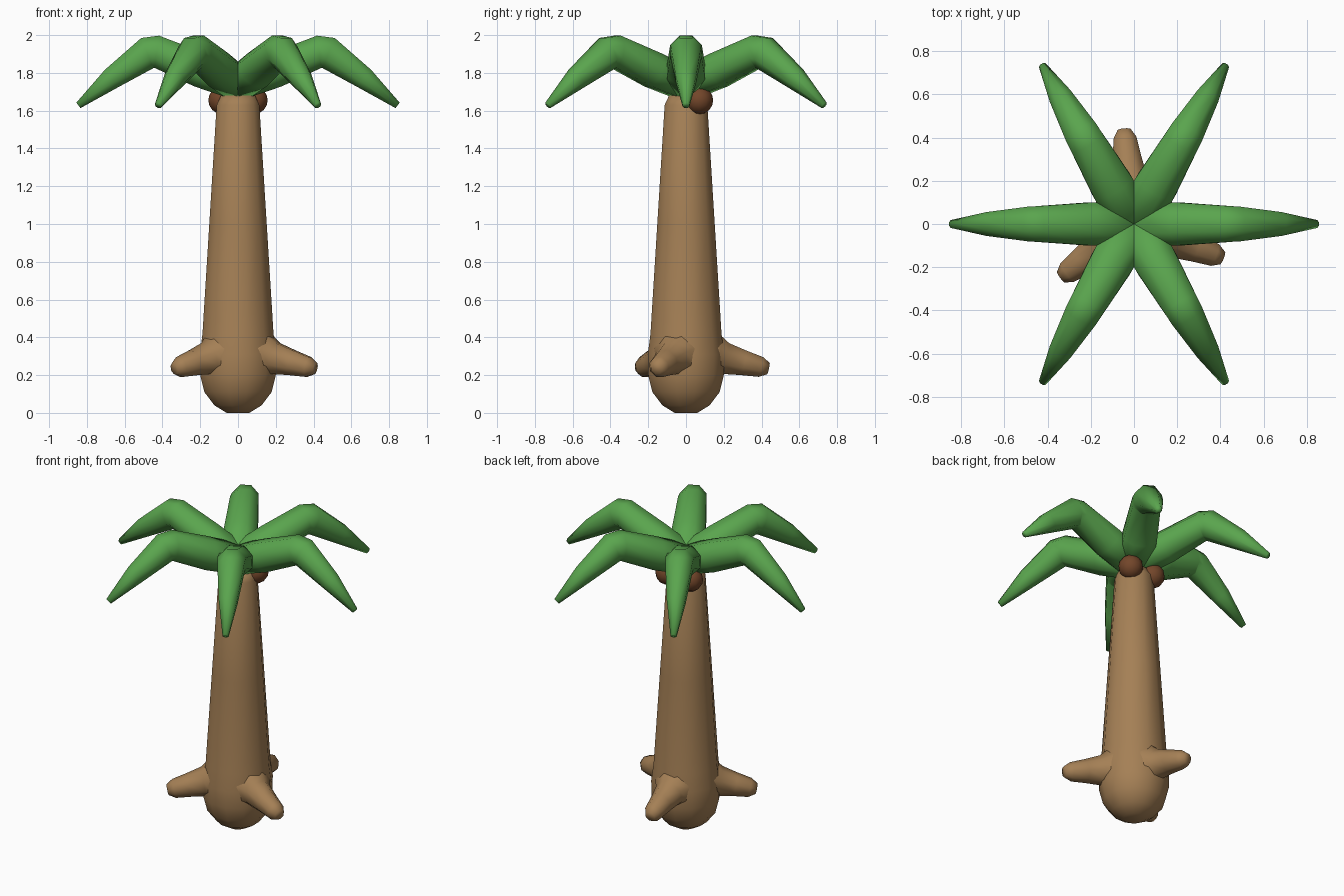
import bpy
import bmesh
from math import sin, cos, pi, radians
from mathutils import Matrix

old = bpy.data.objects.get("Cube")
if old:
    bpy.data.objects.remove(old)


def material(name, rgb):
    mat = bpy.data.materials.new(name)
    mat.use_nodes = True
    mat.diffuse_color = (*rgb, 1)
    mat.node_tree.nodes["Principled BSDF"].inputs["Base Color"].default_value = (*rgb, 1)
    return mat


bark = material("tan bark", (0.376, 0.216, 0.092))
leaf = material("leaf green", (0.102, 0.376, 0.076))
shell = material("coconut brown", (0.17, 0.061, 0.023))


def finish(name, bm, mat):
    bmesh.ops.recalc_face_normals(bm, faces=bm.faces[:])
    for face in bm.faces:
        face.smooth = True
    mesh = bpy.data.meshes.new(name)
    bm.to_mesh(mesh)
    bm.free()
    mesh.materials.append(mat)
    obj = bpy.data.objects.new(name, mesh)
    bpy.context.collection.objects.link(obj)
    return obj


def tube(name, rings, sides, mat, turn=0):
    """Rings are (distance out, height, tilt in degrees, half width, half depth)."""
    bm = bmesh.new()
    loops = []
    for out, height, tilt, wide, deep in rings:
        t = radians(tilt)
        loop = []
        for i in range(sides):
            a = 2 * pi * (i + 0.5) / sides
            grow = 1 / cos(pi / sides)
            w, d = wide * grow * cos(a), deep * grow * sin(a)
            loop.append(bm.verts.new((out - d * sin(t), w, height + d * cos(t))))
        loops.append(loop)
    for low, high in zip(loops, loops[1:]):
        for i in range(sides):
            j = (i + 1) % sides
            bm.faces.new((low[i], low[j], high[j], high[i]))
    bm.faces.new(loops[0])
    bm.faces.new(loops[-1])
    bm.transform(Matrix.Rotation(radians(turn), 4, "Z"))
    return finish(name, bm, mat)


# Trunk: rounded bulb tapering to the crown
trunk_profile = [(0, 0.06), (0.04, 0.125), (0.11, 0.178), (0.2, 0.2), (0.31, 0.202),
                 (0.42, 0.188), (1.0, 0.152), (1.63, 0.113), (1.68, 0.09)]
tube("trunk", [(0, z, 90, r, r) for z, r in trunk_profile], 12, bark)

# Three stubby roots, flared where they leave the trunk
root_profile = [(0.08, 0.295, 0.15), (0.16, 0.295, 0.112), (0.205, 0.288, 0.083),
                (0.3, 0.265, 0.066), (0.39, 0.243, 0.053), (0.43, 0.235, 0.03)]
for name, turn, reach in (("back_root", 96, 1.02), ("left_root", -21, 1.02),
                          ("right_root", 216, 0.97)):
    tube(name, [(x * reach, z, -12, r, r) for x, z, r in root_profile], 8, bark, turn)

# Six fronds that rise, bend and droop to a point
frond_profile = [(0, 1.74, 0, 0.1, 0.09), (0.2, 1.815, 20, 0.1, 0.092),
                 (0.43, 1.912, 8, 0.084, 0.086), (0.48, 1.905, -22, 0.08, 0.086),
                 (0.67, 1.77, -37, 0.055, 0.058), (0.845, 1.628, -37, 0.018, 0.018)]
for i in range(6):
    tube(f"frond_{i + 1}", frond_profile, 8, leaf, i * 60)

# Two coconuts tucked behind the trunk top
for name, side in (("left_coconut", 1), ("right_coconut", -1)):
    bm = bmesh.new()
    bmesh.ops.create_uvsphere(bm, u_segments=12, v_segments=8, radius=0.074)
    bm.transform(Matrix.Translation((side * 0.083, 0.07, 1.655)))
    finish(name, bm, shell)
